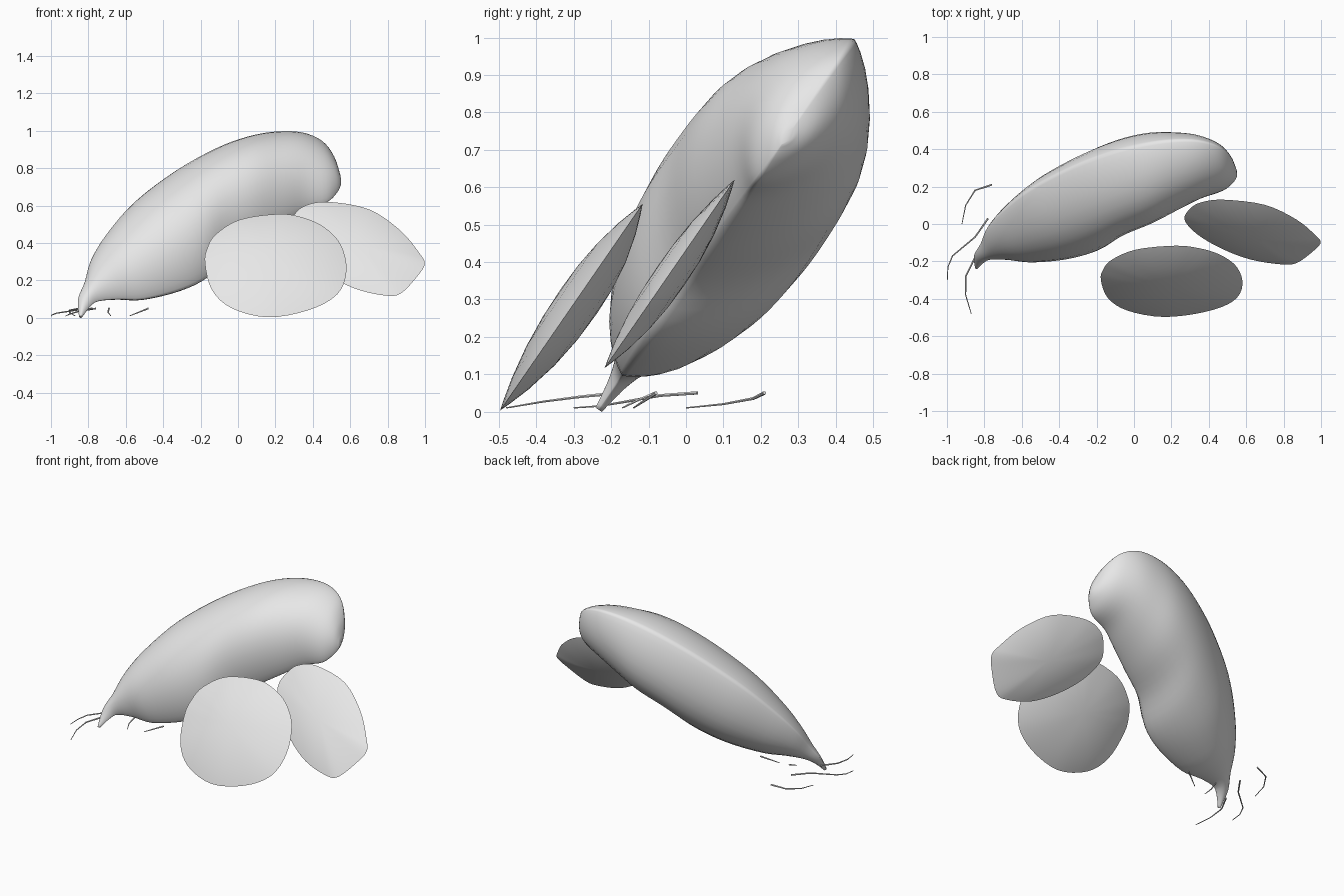
import bpy, bmesh, math
from mathutils import Vector

if "Cube" in bpy.data.objects:
    bpy.data.objects.remove(bpy.data.objects["Cube"])

SLOPE = 0.69                                   # backward lean of every part
N = Vector((0, -1, SLOPE)).normalized()        # direction of the leaning front faces

skin = bpy.data.materials.new("pale_grey")
skin.diffuse_color = (0.8, 0.8, 0.8, 1)
skin.use_nodes = True
skin.node_tree.nodes["Principled BSDF"].inputs["Base Color"].default_value = skin.diffuse_color


def finish(name, bm, angle):
    bmesh.ops.recalc_face_normals(bm, faces=bm.faces)
    me = bpy.data.meshes.new(name)
    bm.to_mesh(me)
    bm.free()
    me.materials.append(skin)
    ob = bpy.data.objects.new(name, me)
    bpy.context.collection.objects.link(ob)
    bpy.context.view_layer.objects.active = ob
    ob.select_set(True)
    bpy.ops.object.shade_smooth_by_angle(angle=math.radians(angle))
    ob.select_set(False)
    return ob


def bridge(bm, rings):
    for a, b in zip(rings, rings[1:]):
        n = len(a)
        for i in range(n):
            bm.faces.new((a[i], a[(i + 1) % n], b[(i + 1) % n], b[i]))


def spline(rows, steps, closed=False):
    """Smooth curve through rows of numbers."""
    rows = [Vector(r) for r in rows]
    n, out = len(rows), []
    get = (lambda i: rows[i % n]) if closed else (lambda i: rows[min(max(i, 0), n - 1)])
    for i in range(n if closed else n - 1):
        p0, p1, p2, p3 = (get(i + k) for k in (-1, 0, 1, 2))
        for s in range(steps):
            t = s / steps
            out.append(0.5 * (2 * p1 + (p2 - p0) * t + (2 * p0 - 5 * p1 + 4 * p2 - p3) * t ** 2
                              + (3 * p1 - p0 - 3 * p2 + p3) * t ** 3))
    return out if closed else out + [rows[-1]]


def on_plane(x, z, y0):
    return Vector((x, y0 + SLOPE * z, z))


# Curved body: upper edge x, z, lower edge x, z, half thickness
stations = [
    (-.850, .005, -.832, .005, .010), (-.855, .10, -.79, .06, .026),
    (-.82, .19, -.745, .09, .050), (-.785, .31, -.64, .10, .093),
    (-.70, .45, -.50, .10, .150), (-.55, .62, -.30, .15, .208),
    (-.33, .785, -.16, .22, .235), (-.12, .90, -.04, .34, .237),
    (.05, .963, .11, .43, .226), (.20, .992, .25, .515, .187),
    (.34, .990, .36, .58, .147), (.45, .945, .475, .618, .100),
    (.515, .86, .53, .67, .056), (.548, .76, .552, .715, .012)]
SIDES = 32
bm = bmesh.new()
rings = []
for ux, uz, lx, lz, d in spline(stations, 4):
    up, low = on_plane(ux, uz, -.237), on_plane(lx, lz, -.237)
    mid, half = (up + low) / 2, (up - low) / 2
    ring = []
    for k in range(SIDES):
        a = math.tau * k / SIDES
        s = math.sin(a)
        # lens section that comes to a soft ridge at both edges
        depth = d * math.copysign(abs(s) ** 1.65, s) * (1.0 if s > 0 else 1.02)
        ring.append(bm.verts.new(mid + half * math.cos(a) + N * depth))
    rings.append(ring)
bridge(bm, rings)
bm.faces.new(rings[0])
bm.faces.new(rings[-1])
finish("body", bm, 70)


# Lens-shaped slices with a crisp rim
def slice_part(name, outline, y0, front, back):
    pts = [on_plane(x, z, y0) for x, z in spline(outline, 4, True)]
    mid = sum(pts, Vector()) / len(pts)
    bm = bmesh.new()
    radii = (0.25, 0.5, 0.75, 0.92)

    def ring(r, bulge):
        return [bm.verts.new(mid + (p - mid) * r + N * bulge * (1 - r ** 2.2)) for p in pts]
    rings = ([ring(r, front) for r in radii] + [ring(1, 0)]
             + [ring(r, -back) for r in reversed(radii)])
    bridge(bm, rings)
    for edge_ring, bulge in ((rings[0], front), (rings[-1], -back)):
        tip = bm.verts.new(mid + N * bulge)
        for i in range(len(edge_ring)):
            bm.faces.new((edge_ring[i], edge_ring[i - 1], tip))
    finish(name, bm, 50)


slice_part("front_slice", [
    (-.177, .29), (-.165, .37), (-.12, .445), (.01, .525), (.22, .555), (.35, .535),
    (.46, .485), (.55, .39), (.58, .25), (.53, .125), (.38, .042), (.16, .003),
    (-.035, .052), (-.14, .15)], -.499, .051, .066)
slice_part("side_slice", [
    (.27, .465), (.30, .55), (.36, .60), (.48, .62), (.70, .58), (.87, .465), (.97, .345),
    (.998, .29), (.965, .23), (.87, .13), (.78, .12), (.62, .158), (.47, .24), (.34, .35)],
    -.298, .038, .050)

# Fine root strands lying near the ground
strands = [
    [(-.76, .21, .05), (-.85, .18, .035), (-.90, .10, .02), (-.92, .00, .01)],
    [(-.78, .03, .05), (-.85, -.07, .043), (-.97, -.17, .025), (-.995, -.23, .015),
     (-.998, -.30, .01)],
    [(-.85, -.18, .05), (-.90, -.28, .04), (-.90, -.38, .027), (-.87, -.48, .01)],
    [(-.69, -.08, .05), (-.695, -.13, .03), (-.68, -.17, .01)],
    [(-.48, -.08, .05), (-.53, -.11, .03), (-.58, -.14, .01)]]
for i, pts in enumerate(strands):
    bm = bmesh.new()
    rings = []
    for k, p in enumerate(pts):
        t = (Vector(pts[min(k + 1, len(pts) - 1)]) - Vector(pts[max(k - 1, 0)])).normalized()
        side = t.cross(Vector((0, 0, 1))).normalized()
        up = side.cross(t)
        r = 0.005 - 0.003 * k / (len(pts) - 1)
        rings.append([bm.verts.new(Vector(p) + r * (side * math.cos(a) + up * math.sin(a)))
                      for a in (math.tau * s / 6 for s in range(6))])
    bridge(bm, rings)
    bm.faces.new(rings[0])
    bm.faces.new(rings[-1])
    finish("root_strand_%d" % (i + 1), bm, 50)
